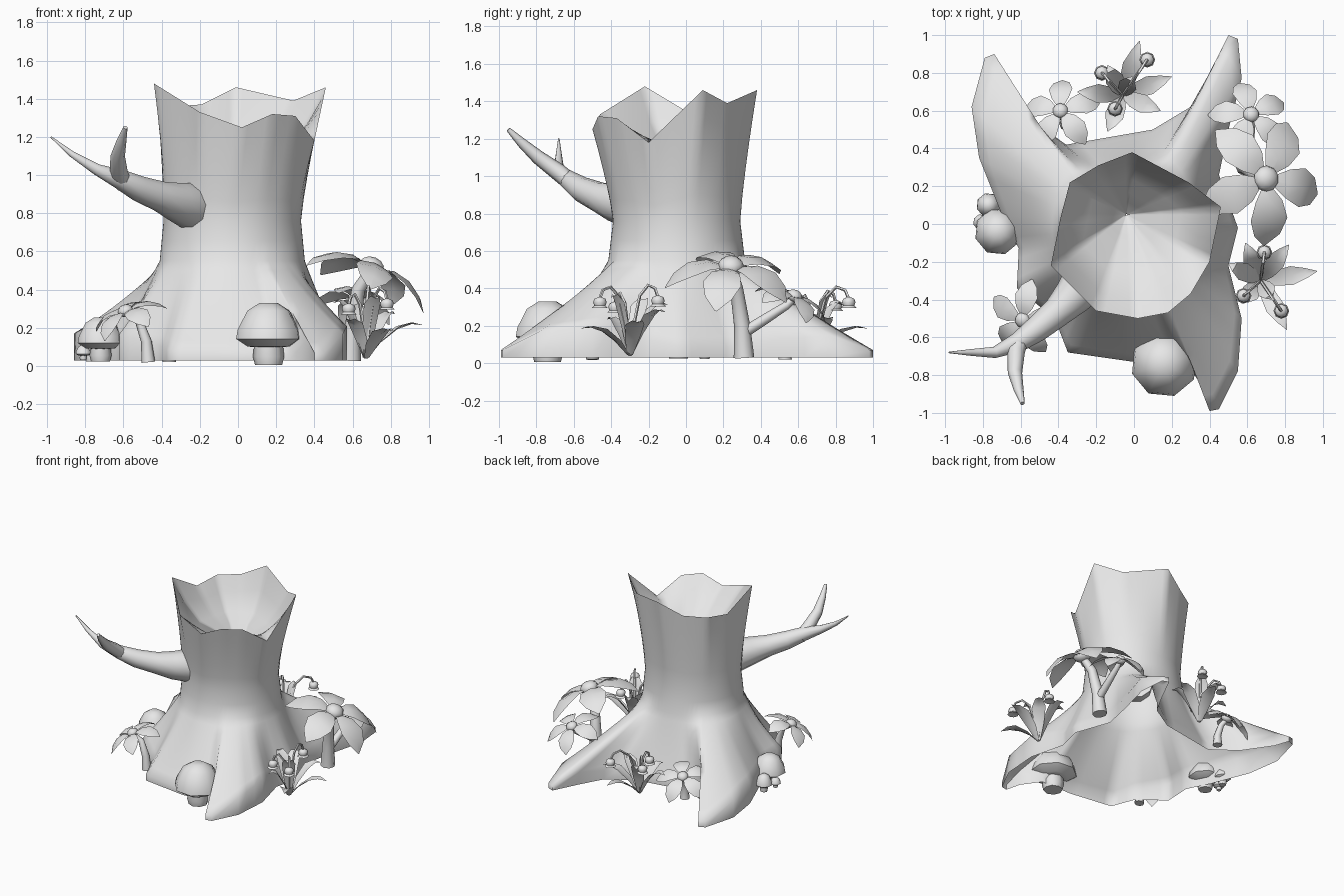
import bpy, bmesh
from math import sin, cos, pi, radians
from mathutils import Vector, Matrix

cube = bpy.data.objects.get("Cube")
if cube:
    bpy.data.objects.remove(cube, do_unlink=True)

grey = bpy.data.materials.new("plain_grey")
grey.use_nodes = True
grey.diffuse_color = (0.8, 0.8, 0.8, 1)
grey.node_tree.nodes["Principled BSDF"].inputs["Base Color"].default_value = (0.8, 0.8, 0.8, 1)


def finish(bm, name, angle=50):
    bmesh.ops.recalc_face_normals(bm, faces=bm.faces)
    mesh = bpy.data.meshes.new(name)
    bm.to_mesh(mesh)
    bm.free()
    mesh.materials.append(grey)
    obj = bpy.data.objects.new(name, mesh)
    bpy.context.collection.objects.link(obj)
    bpy.ops.object.select_all(action='DESELECT')
    obj.select_set(True)
    bpy.context.view_layer.objects.active = obj
    bpy.ops.object.shade_smooth_by_angle(angle=radians(angle))


def bridge(bm, rings, closed=True):
    """Join rows of vertices with quads."""
    n = len(rings[0])
    for a, b in zip(rings, rings[1:]):
        for i in range(n if closed else n - 1):
            j = (i + 1) % n
            bm.faces.new((a[i], a[j], b[j], b[i]))


def tube(bm, path, sides=8):
    """Round tube along points given as (x, y, z, radius)."""
    pts = [Vector(p[:3]) for p in path]
    span = [abs(c) for c in pts[-1] - pts[0]]
    ref = Vector([float(i == span.index(min(span))) for i in range(3)])
    rings = []
    for i, p in enumerate(pts):
        d = (pts[min(i + 1, len(pts) - 1)] - pts[max(i - 1, 0)]).normalized()
        u = d.cross(ref).normalized()
        v = d.cross(u)
        rings.append([bm.verts.new(p + path[i][3] * (u * cos(a) + v * sin(a)))
                      for a in (2 * pi * k / sides for k in range(sides))])
    bridge(bm, rings)
    bm.faces.new(rings[0])
    bm.faces.new(rings[-1])


def revolve(bm, profile, centre, sides=8, turn=0.0):
    """Lathe (radius, height) pairs about a vertical axis."""
    c = Vector(centre)
    rings = [[bm.verts.new(c + Vector((r * cos(turn + 2 * pi * k / sides),
                                       r * sin(turn + 2 * pi * k / sides), z)))
              for k in range(sides)] for r, z in profile]
    bridge(bm, rings)
    bm.faces.new(rings[0])
    bm.faces.new(rings[-1])


def blade(bm, path, widths, fold, mat=Matrix()):
    """Creased leaf or petal along a path."""
    pts = [Vector(p) for p in path]
    d = pts[-1] - pts[0]
    side = Vector((-d.y, d.x, 0)).normalized()
    rows = [[bm.verts.new(mat @ (p + side * w * s + Vector((0, 0, fold * w * abs(s)))))
             for s in (-0.5, 0, 0.5)] for p, w in zip(pts, widths)]
    bridge(bm, rows, closed=False)


def sample(table, deg):
    """Linear lookup in rows starting with an angle, wrapping around."""
    rows = table + [(table[0][0] + 360,) + table[0][1:]]
    for a, b in zip(rows, rows[1:]):
        if a[0] <= deg <= b[0]:
            t = (deg - a[0]) / (b[0] - a[0])
            return [p + (q - p) * t for p, q in zip(a[1:], b[1:])]


# Jagged rim: angle, x, y, z
rim = [(-90, .02, -.5, 1.25), (-65, .18, -.47, 1.32), (-45, .3, -.37, 1.31),
       (-20, .4, -.2, 1.18), (15, .46, .09, 1.46), (45, .29, .22, 1.39),
       (90, -.01, .38, 1.46), (115, -.19, .31, 1.37), (140, -.34, .22, 1.36),
       (170, -.39, .03, 1.33), (200, -.44, -.22, 1.48), (245, -.2, -.46, 1.33)]
# Ground outline: angle, x, y, height of the steep edge
foot = [(-90, 0, -.73, .04), (-70, .27, -.73, .04), (-65, .37, -.87, .12), (-60, .4, -.99, .04),
        (-55, .45, -.98, .04), (-50, .55, -.78, .14), (-35, .57, -.5, .18), (-20, .5, -.22, .1),
        (0, .55, -.02, .06), (30, .45, .26, .06), (40, .5, .5, .1), (50, .57, .77, .12),
        (55, .55, .98, .04), (60, .5, 1, .04), (65, .4, .8, .1), (70, .3, .62, .07),
        (85, .1, .5, .04), (115, -.36, .42, .05), (125, -.55, .56, .1), (130, -.7, .78, .1),
        (135, -.74, .9, .04), (140, -.79, .88, .05), (145, -.86, .62, .14), (155, -.82, .35, .16),
        (170, -.7, .05, .14), (185, -.61, -.13, .13), (205, -.62, -.34, .14),
        (225, -.42, -.5, .08), (240, -.35, -.68, .05)]

# Stump: flared roots, waist, rim and hollow as one skin
bm = bmesh.new()
columns = []
for deg in range(-90, 270, 5):
    a = radians(deg)
    base = Vector((-.03 + .38 * cos(a), -.05 + .365 * sin(a), .55))
    waist = Vector((-.03 + .36 * cos(a), -.05 + .34 * sin(a), .76))
    top = Vector(sample(rim, deg))
    x, y, wall = sample(foot, deg)
    end = Vector((x, y, .03 + wall))
    ctrl = base.lerp(end, .42)
    ctrl.z = .3 + .4 * wall
    col = [Vector((x, y, .03))]
    for k in range(9):
        t = k / 9
        col.append(end * (1 - t) ** 2 + ctrl * 2 * t * (1 - t) + base * t * t)
    col += [base, base.lerp(waist, .5)]
    for k in range(6):
        t = k / 5
        p = waist.lerp(top, t ** 1.25)
        p.z = waist.z + (top.z - waist.z) * t
        col.append(p)
    for s, z, mix in ((.82, 1.19, .65), (.58, 1.12, 1), (.36, 1.06, 1), (.2, .96, 1), (.01, .9, 1)):
        hollow = Vector((-.04, .05, 0)).lerp(top, s)
        hollow.z = top.z + (z - top.z) * mix
        col.append(hollow)
    columns.append(col)
bridge(bm, [[bm.verts.new(p) for p in ring] for ring in zip(*columns)])
finish(bm, "stump", 85)

# Forked branch
bm = bmesh.new()
tube(bm, [(-.18, -.19, .82, .13), (-.25, -.28, .84, .125), (-.32, -.38, .86, .105),
          (-.41, -.47, .89, .08), (-.52, -.56, .93, .068), (-.62, -.63, .98, .052),
          (-.74, -.68, 1.03, .03), (-.87, -.68, 1.11, .017), (-.98, -.68, 1.2, .004)], 10)
tube(bm, [(-.6, -.6, .95, .045), (-.625, -.68, 1.02, .047), (-.63, -.79, 1.1, .038),
          (-.61, -.88, 1.18, .026), (-.59, -.95, 1.25, .012)])
finish(bm, "branch", 70)


def mushroom(name, x, y, z, r, h):
    bm = bmesh.new()
    revolve(bm, [(r * .4, h * .02), (r * .46, h * .15), (r * .4, h * .45)], (x, y, z), 8)
    revolve(bm, [(r * .4, h * .3), (r * .65, h * .31), (r, h * .43), (r * .95, h * .58),
                 (r * .65, h * .88), (r * .28, h)], (x, y, z), 8, .3)
    finish(bm, name)


mushroom("front_mushroom", .16, -.74, 0, .178, .33)
mushroom("side_mushroom", -.72, -.04, .02, .125, .235)
mushroom("small_mushroom", -.77, .1, .02, .065, .14)
mushroom("tiny_mushroom", -.81, .01, .03, .042, .08)


def flower(name, centre, normal, r, turn, stem):
    """Five drooping petals around a round heart, on a bent stem."""
    bm = bmesh.new()
    c = Vector(centre)
    tilt = Matrix.Translation(c) @ Vector((0, 0, 1)).rotation_difference(
        Vector(normal)).to_matrix().to_4x4()
    shape = ((.1, 0, .12), (.35, .06, .44), (.62, 0, .6), (.85, -.16, .42), (1, -.36, .03))
    for k in range(5):
        a = radians(turn) + k * 2 * pi / 5
        blade(bm, [(r * s * cos(a), r * s * sin(a), r * z) for s, z, w in shape],
              [r * w for s, z, w in shape], -.2, tilt)
    bmesh.ops.create_uvsphere(bm, u_segments=10, v_segments=6, radius=r * .2,
                              matrix=tilt @ Matrix.Diagonal((1, 1, .75, 1)))
    tube(bm, stem + [(c.x, c.y, c.z - .01, stem[-1][3] * .8)])
    finish(bm, name)


flower("large_flower", (.7, .24, .52), (.36, .04, .9), .35, 60,
       [(.59, .31, .03, .055), (.6, .3, .2, .043), (.63, .27, .4, .035)])
flower("offshoot_flower", (.62, .58, .36), (.15, .4, .9), .22, 30,
       [(.6, .32, .17, .03), (.61, .43, .24, .027), (.62, .54, .31, .022)])
flower("front_flower", (-.59, -.51, .29), (-.35, -.25, .9), .21, 80,
       [(-.47, -.5, .02, .036), (-.48, -.5, .13, .028), (-.52, -.5, .24, .022)])
flower("back_flower", (-.39, .6, .23), (-.15, .4, .9), .21, 20,
       [(-.36, .53, .02, .036), (-.36, .53, .1, .028), (-.37, .56, .18, .022)])


def lily(name, x, y, leaves, bells):
    """Clump of pointed leaves with nodding bells."""
    bm = bmesh.new()
    base = Vector((x, y, .04))
    for dx, dy, h in leaves:
        path = [base + Vector((dx * s, dy * s, h * u))
                for s, u in ((.03, 0), (.25, .45), (.55, .85), (.8, 1), (1, .97))]
        blade(bm, path, (.03, .08, .1, .055, .003), .3)
    for dx, dy, h in bells:
        tube(bm, [(x + dx * s, y + dy * s, .04 + h * u, .009) for s, u in
                  ((0, 0), (.15, .5), (.35, .92), (.65, 1.08), (.9, 1.03), (1, .9))], 5)
        revolve(bm, [(.008, .028), (.03, .018), (.036, 0), (.03, -.018), (.042, -.03),
                     (.012, -.022)], (x + dx, y + dy, .04 + h * .84), 8)
    finish(bm, name)


lily("side_lily", .67, -.3,
     [(.3, .05, .18), (.15, .19, .24), (-.08, .2, .28), (-.17, .09, .3),
      (-.1, -.12, .2), (.14, -.26, .15), (.06, -.1, .32)],
     [(.02, .15, .35), (-.09, -.08, .31), (.11, -.16, .34)])
lily("back_lily", -.06, .68,
     [(.26, .1, .2), (.09, .29, .15), (-.24, .02, .22), (-.08, .16, .28),
      (-.08, -.19, .2), (.2, -.08, .24), (.05, .1, .32)],
     [(.13, .19, .34), (-.11, .12, .32), (-.04, -.07, .3)])
